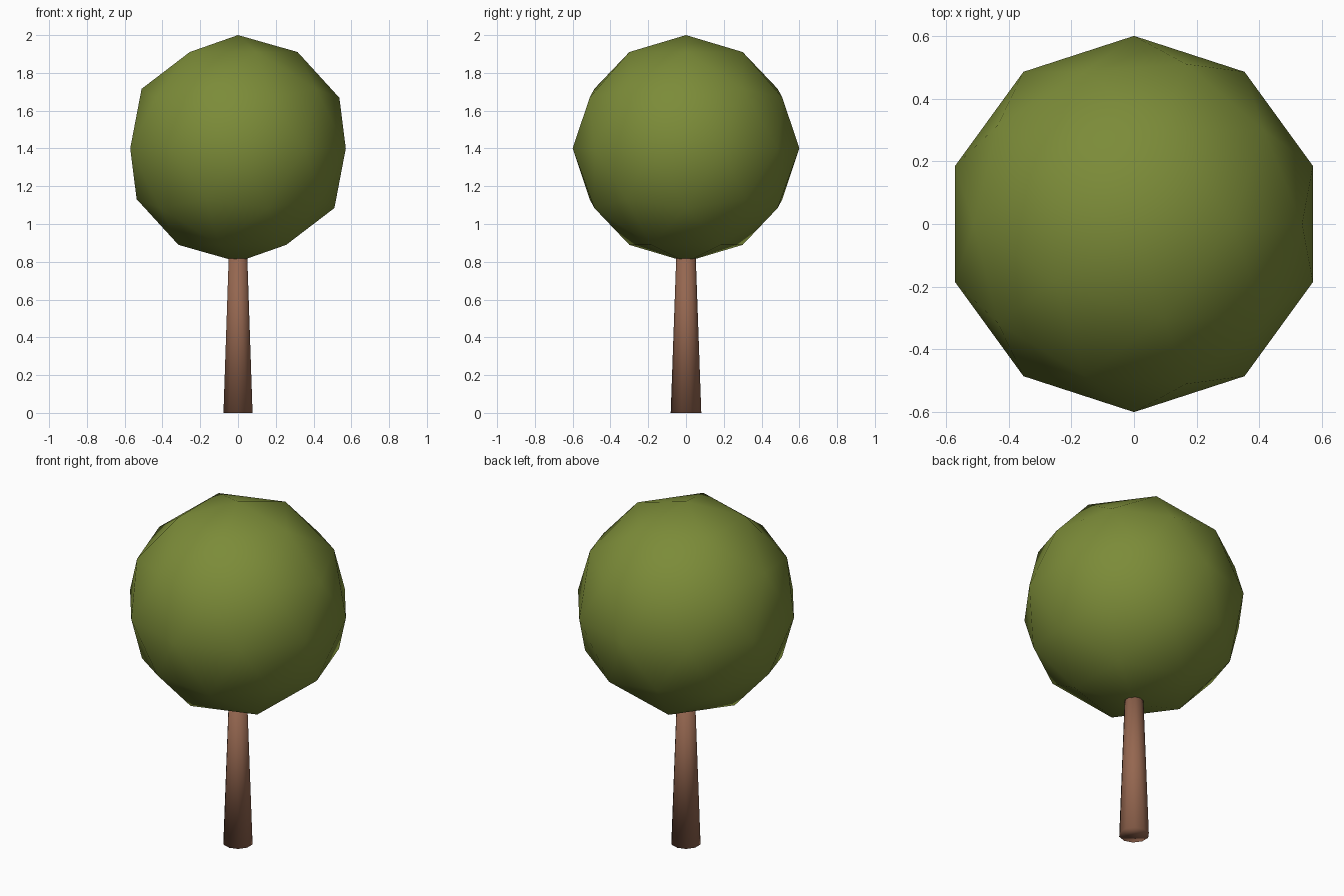
import bpy

if "Cube" in bpy.data.objects:
    bpy.data.objects.remove(bpy.data.objects["Cube"])


def flat_colour(name, rgb):
    mat = bpy.data.materials.new(name)
    mat.diffuse_color = (*rgb, 1.0)
    mat.use_nodes = True
    mat.node_tree.nodes["Principled BSDF"].inputs["Base Color"].default_value = mat.diffuse_color
    return mat


def finish(name, mat):
    obj = bpy.context.object
    obj.name = name
    obj.data.materials.append(mat)
    bpy.ops.object.shade_smooth()
    return obj


leaf_green = flat_colour("leaf green", (0.20, 0.26, 0.04))
bark_brown = flat_colour("bark brown", (0.30, 0.135, 0.08))

# Round low-poly crown
bpy.ops.mesh.primitive_ico_sphere_add(subdivisions=2, radius=0.6,
                                      location=(0, 0, 1.4))
finish("crown", leaf_green)

# Tapered trunk, its top tucked inside the crown
trunk_height = 0.9
bpy.ops.mesh.primitive_cone_add(vertices=10, radius1=0.081, radius2=0.049,
                                depth=trunk_height,
                                location=(0, 0, trunk_height / 2))
finish("trunk", bark_brown)
